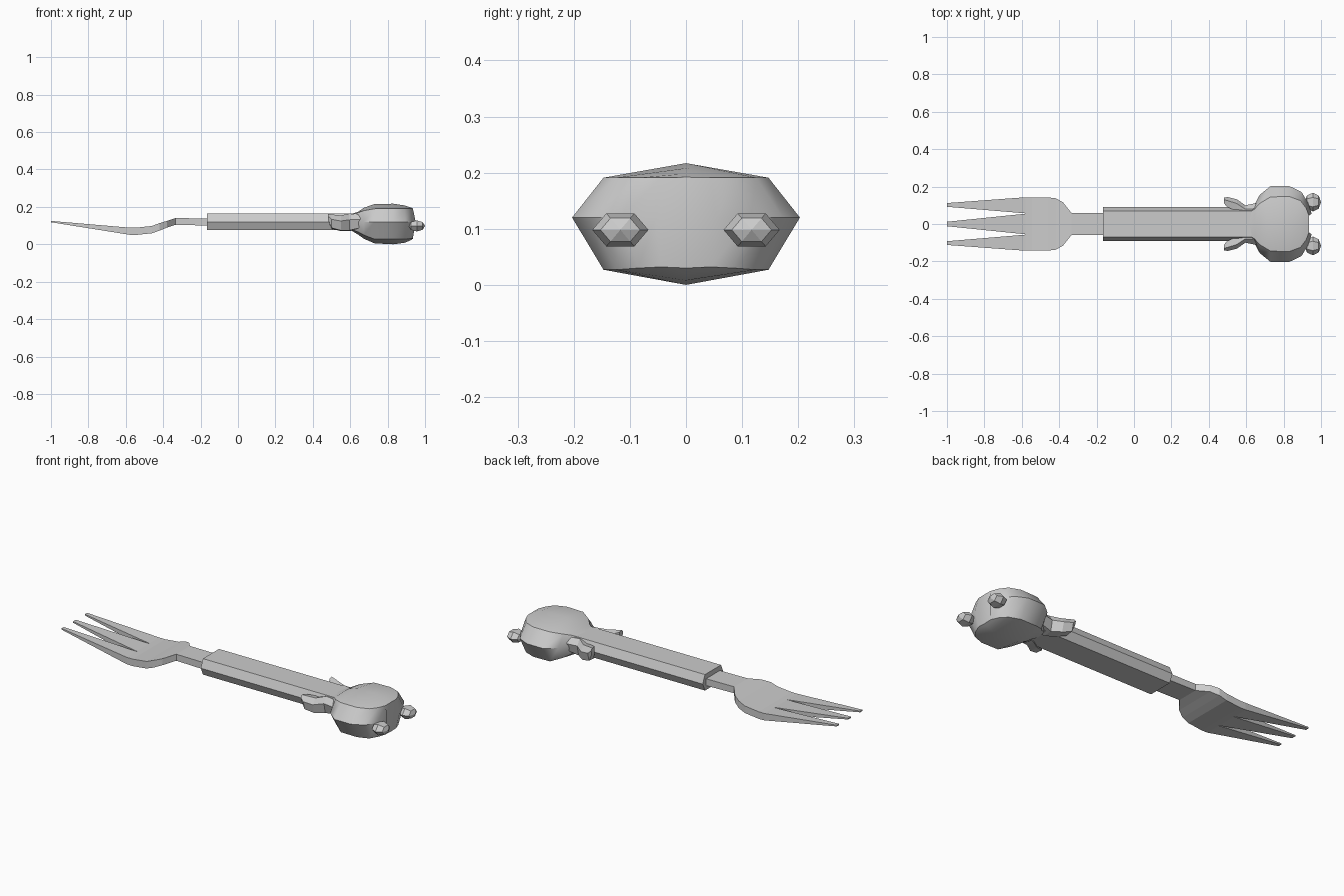
import bpy, bmesh, math
from mathutils import Matrix


def finish(name, bm, smooth=None):
    bmesh.ops.recalc_face_normals(bm, faces=bm.faces)
    mesh = bpy.data.meshes.new(name)
    bm.to_mesh(mesh)
    bm.free()
    obj = bpy.data.objects.new(name, mesh)
    bpy.context.collection.objects.link(obj)
    if smooth:
        bpy.ops.object.select_all(action='DESELECT')
        obj.select_set(True)
        bpy.context.view_layer.objects.active = obj
        bpy.ops.object.shade_smooth_by_angle(angle=math.radians(smooth))
    return obj


def loft(name, rings, smooth=None):
    bm = bmesh.new()
    loops = [[bm.verts.new(p) for p in ring] for ring in rings]
    n = len(loops[0])
    for a, b in zip(loops, loops[1:]):
        for i in range(n):
            j = (i + 1) % n
            bm.faces.new((a[i], a[j], b[j], b[i]))
    bm.faces.new(loops[0])
    bm.faces.new(loops[-1])
    return finish(name, bm, smooth)


def slab(x, y0, y1, z0, z1):
    return [(x, y0, z0), (x, y1, z0), (x, y1, z1), (x, y0, z1)]


# Curved fork plate and neck: x, half width, bottom, top
plate = [(-0.58, 0.143, 0.051, 0.089), (-0.545, 0.143, 0.050, 0.089),
         (-0.46, 0.142, 0.059, 0.098), (-0.42, 0.138, 0.073, 0.113),
         (-0.38, 0.116, 0.089, 0.125), (-0.335, 0.06, 0.104, 0.14),
         (-0.14, 0.06, 0.10, 0.138)]
loft("fork_plate", [slab(x, -w, w, b, t) for x, w, b, t in plate])

# Three tapered tines: root edges then tip edges
tines = {"left": (0.057, 0.143, 0.092, 0.112),
         "middle": (-0.055, 0.055, -0.012, 0.012),
         "right": (-0.143, -0.057, -0.112, -0.092)}
for side, (r0, r1, t0, t1) in tines.items():
    loft("tine_" + side, [slab(-1, t0, t1, 0.118, 0.125),
                          slab(-0.58, r0, r1, 0.051, 0.089)])

# Six-sided handle
section = [(-0.07, 0.165), (-0.09, 0.12), (-0.07, 0.077),
           (0.07, 0.077), (0.09, 0.12), (0.07, 0.165)]
loft("handle", [[(x, y, z) for y, z in section] for x in (-0.165, 0.64)])

# Faceted head: x, equator x shift, equator width, rim width, top, rim, lower rim, bottom
head = [(0.60, 0, 0.07, 0.05, 0.16, 0.155, 0.08, 0.077),
        (0.645, 0, 0.105, 0.08, 0.175, 0.17, 0.065, 0.05),
        (0.672, 0, 0.155, 0.11, 0.195, 0.18, 0.05, 0.03),
        (0.73, 0, 0.203, 0.145, 0.215, 0.19, 0.027, 0.005),
        (0.83, 0, 0.203, 0.147, 0.217, 0.191, 0.027, 0.0),
        (0.89, 0.005, 0.172, 0.125, 0.208, 0.191, 0.027, 0.008),
        (0.92, 0.01, 0.115, 0.085, 0.198, 0.191, 0.03, 0.02),
        (0.935, 0.015, 0.055, 0.045, 0.192, 0.191, 0.032, 0.03)]
rings = []
for x, s, w, r, t, zr, zl, b in head:
    rings.append([(x, 0, t), (x, r, zr), (x + s, w, 0.12), (x, r, zl),
                  (x, 0, b), (x, -r, zl), (x + s, -w, 0.12), (x, -r, zr)])
loft("head", rings, 35)

# Pair of ears and arms, mirrored across y
for side, s in (("left", 1), ("right", -1)):
    bm = bmesh.new()
    bmesh.ops.create_uvsphere(
        bm, u_segments=6, v_segments=4, radius=1,
        matrix=Matrix.Translation((0.956, s * 0.117, 0.098))
        @ Matrix.Diagonal((0.044, 0.05, 0.034, 1))
        @ Matrix.Rotation(math.pi / 2, 4, 'Y'))
    finish("ear_" + side, bm)

    arm = []
    for x, y, w, z, h in [(0.482, 0.125, 0.016, 0.145, 0.017),
                          (0.50, 0.117, 0.027, 0.122, 0.038),
                          (0.55, 0.10, 0.032, 0.112, 0.042),
                          (0.595, 0.07, 0.03, 0.117, 0.047),
                          (0.67, 0.07, 0.045, 0.123, 0.035)]:
        arm.append([(x, s * (y + w * a), z + h * b) for a, b in
                    ((-1, 0.8), (0.3, 1), (1, 0.3), (0.6, -0.9), (-1, -1))])
    loft("arm_" + side, arm)
